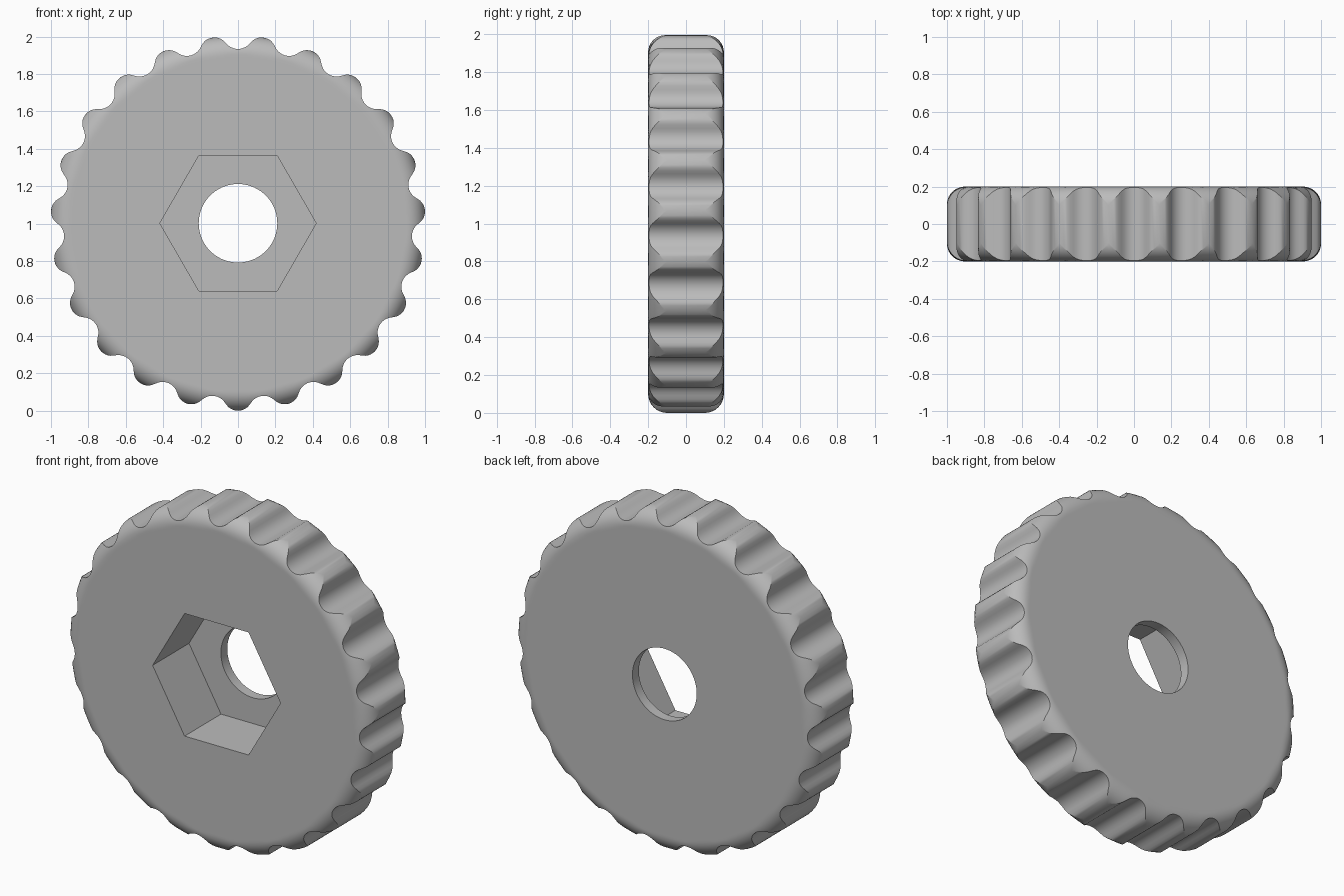
import bpy, bmesh, math

cube = bpy.data.objects.get("Cube")
if cube:
    bpy.data.objects.remove(cube, do_unlink=True)

TEETH = 23          # grip lobes around the rim
STEPS = 20          # segments per lobe
R_TIP, R_NOTCH = 1.002, 0.932
HALF = 0.2          # half thickness
FILLET = 0.1        # rounding of the rim edges
HEX_R, HEX_FLOOR = 0.418, 0.14
BORE = 0.21
PITCH = 2 * math.pi / TEETH
MID = (R_TIP + R_NOTCH) / 2
QUARTER = MID * PITCH / 4
SAG = (R_TIP - R_NOTCH) / 2
ARC = (QUARTER ** 2 + SAG ** 2) / (2 * SAG)


def rim_radius(angle):
    """Wavy rim of tangent arcs, with one lobe pointing straight down."""
    d = abs((angle + math.pi / 2 + PITCH / 2) % PITCH - PITCH / 2) * MID
    if d <= QUARTER:
        return R_TIP - ARC + math.sqrt(ARC ** 2 - d ** 2)
    return R_NOTCH + ARC - math.sqrt(ARC ** 2 - (2 * QUARTER - d) ** 2)


def fillet_depth(r):
    """Half thickness of the rounded disc at radius r."""
    d = max(0.0, r - (R_TIP - FILLET))
    return HALF - FILLET + math.sqrt(max(0.0, FILLET ** 2 - d ** 2))


bm = bmesh.new()


def ring(count, point):
    """Closed ring of vertices; point(angle) gives (radius, y)."""
    verts = []
    for i in range(count):
        a = -math.pi / 2 + 2 * math.pi * i / count
        r, y = point(a)
        verts.append(bm.verts.new((r * math.cos(a), y, r * math.sin(a))))
    return verts


def bridge(a, b):
    n = len(a)
    for i in range(n):
        j = (i + 1) % n
        bm.faces.new((a[i], a[j], b[j], b[i]))


def fill(outer, inner):
    """Flat face between two closed rings."""
    edges = []
    for loop in (outer, inner):
        for i, v in enumerate(loop):
            w = loop[(i + 1) % len(loop)]
            edges.append(bm.edges.get((v, w)) or bm.edges.new((v, w)))
    bmesh.ops.triangle_fill(bm, use_beauty=True, edges=edges)


# Rim: a rounded edge on each side, cut by the scalloped wall
def rim_point(t, side):
    start = R_TIP - FILLET

    def point(a):
        r = start + (rim_radius(a) - start) * math.sin(t * math.pi / 2)
        return r, side * fillet_depth(r)
    return point


N = TEETH * STEPS
rings = [ring(N, lambda a: (0.89, -HALF))]
rings += [ring(N, rim_point(k / 8, -1)) for k in range(9)]
rings += [ring(N, rim_point(k / 8, 1)) for k in range(8, -1, -1)]
rings.append(ring(N, lambda a: (0.89, HALF)))
for a, b in zip(rings, rings[1:]):
    bridge(a, b)


# Hexagonal nut pocket, with corners on the x axis
def hexagon(y):
    return [bm.verts.new((HEX_R * math.cos(k * math.pi / 3), y,
                          HEX_R * math.sin(k * math.pi / 3))) for k in range(6)]


hex_mouth, hex_floor = hexagon(-HALF), hexagon(HEX_FLOOR)
bridge(hex_mouth, hex_floor)

# Round bore through the remaining web
bore_front = ring(72, lambda a: (BORE, HEX_FLOOR))
bore_back = ring(72, lambda a: (BORE, HALF))
bridge(bore_front, bore_back)

# Flat faces: front, pocket floor and back
fill(rings[0], hex_mouth)
fill(hex_floor, bore_front)
fill(rings[-1], bore_back)

bmesh.ops.recalc_face_normals(bm, faces=bm.faces[:])
bmesh.ops.translate(bm, verts=bm.verts[:], vec=(0, 0, R_TIP))

mesh = bpy.data.meshes.new("scalloped_knob")
bm.to_mesh(mesh)
bm.free()
knob = bpy.data.objects.new("scalloped_knob", mesh)
bpy.context.collection.objects.link(knob)

# Plain grey
grey = bpy.data.materials.new("plain_grey")
grey.use_nodes = True
colour = (0.5, 0.5, 0.5, 1)
grey.diffuse_color = colour
grey.node_tree.nodes["Principled BSDF"].inputs["Base Color"].default_value = colour
mesh.materials.append(grey)

bpy.ops.object.select_all(action='DESELECT')
knob.select_set(True)
bpy.context.view_layer.objects.active = knob
bpy.ops.object.shade_smooth_by_angle(angle=math.radians(25))
